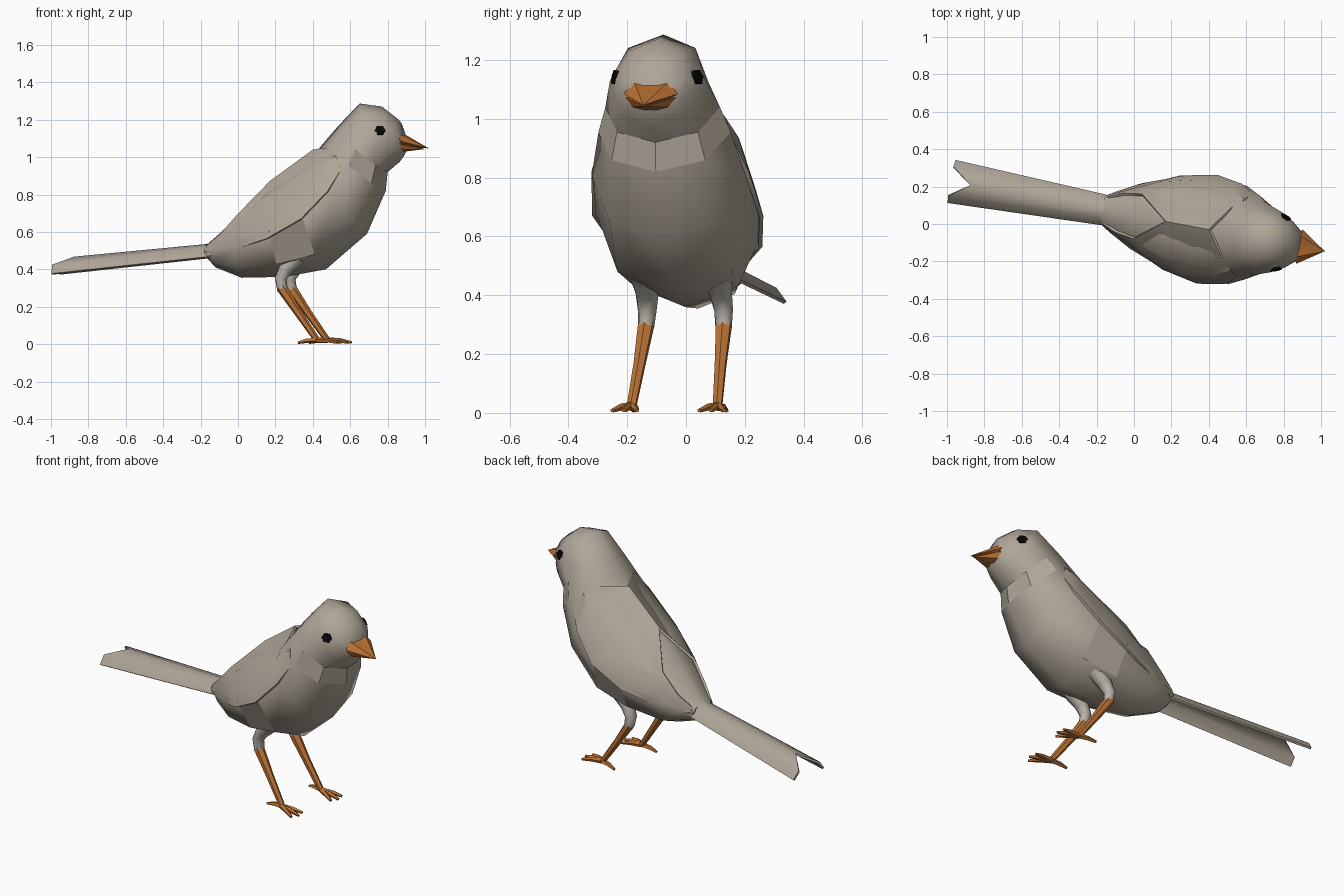
import bpy, bmesh, math
from mathutils import Vector

if "Cube" in bpy.data.objects:
    bpy.data.objects.remove(bpy.data.objects["Cube"])


def material(name, rgb):
    m = bpy.data.materials.new(name)
    m.diffuse_color = (*rgb, 1)
    m.use_nodes = True
    m.node_tree.nodes["Principled BSDF"].inputs["Base Color"].default_value = m.diffuse_color
    return m


GREY = material("warm_grey", (0.43, 0.38, 0.315))
PALE = material("pale_grey", (0.48, 0.45, 0.40))
ORANGE = material("orange", (0.50, 0.17, 0.035))
BLACK = material("black", (0.002, 0.002, 0.002))


def place(p):
    # The bird is built along u with sides at +-v, then turned slightly
    u, v, z = p
    return Vector((u + 0.187 * v, v - 0.187 * u + 0.045, z))


def make(name, verts, faces, mat, angle=50, thick=0):
    bm = bmesh.new()
    vs = [bm.verts.new(place(p)) for p in verts]
    for f in faces:
        bm.faces.new([vs[i] for i in f])
    bmesh.ops.recalc_face_normals(bm, faces=bm.faces[:])
    if thick:
        bmesh.ops.solidify(bm, geom=bm.faces[:], thickness=thick)
        bmesh.ops.recalc_face_normals(bm, faces=bm.faces[:])
    me = bpy.data.meshes.new(name)
    bm.to_mesh(me)
    bm.free()
    me.materials.append(mat)
    me.shade_smooth()
    me.set_sharp_from_angle(angle=math.radians(angle))
    ob = bpy.data.objects.new(name, me)
    bpy.context.collection.objects.link(ob)
    return ob


def loft_faces(rings, n):
    faces = [(r * n + i, r * n + (i + 1) % n, (r + 1) * n + (i + 1) % n, (r + 1) * n + i)
             for r in range(rings - 1) for i in range(n)]
    return faces + [tuple(range(n)), tuple(range((rings - 1) * n, rings * n))]


def tube(name, pts, radii, mat, n=6, flat=1.0):
    # Tapered tube along a path
    pts = [Vector(p) for p in pts]
    verts = []
    for k, p in enumerate(pts):
        d = (pts[min(k + 1, len(pts) - 1)] - pts[max(k - 1, 0)]).normalized()
        a = d.cross(Vector((0, 1, 0))).normalized()
        b = d.cross(a)
        for i in range(n):
            t = 2 * math.pi * i / n
            verts.append(p + radii[k] * (a * math.cos(t) * flat + b * math.sin(t)))
    return make(name, verts, loft_faces(len(pts), n), mat)


# Body and head: tilted eight-sided rings (top u, top z, bottom u, bottom z, half width)
RINGS = [(-.17, .53, -.165, .46, .075), (-.10, .59, -.12, .41, .11),
         (0, .69, .02, .355, .175), (.17, .845, .25, .36, .25),
         (.32, .95, .47, .40, .275), (.42, 1.03, .69, .59, .262),
         (.47, 1.09, .79, .82, .225), (.53, 1.16, .80, .92, .195),
         (.65, 1.287, .865, .975, .162), (.77, 1.27, .89, 1.01, .122),
         (.86, 1.20, .905, 1.04, .075)]
N = 8
verts = []
for tu, tz, bu, bz, w in RINGS:
    for i in range(N):
        t = 2 * math.pi * i / N
        k = (1 - math.cos(t)) / 2
        verts.append((tu + (bu - tu) * k, w * math.sin(t), tz + (bz - tz) * k))
body = make("body_and_head", verts, loft_faces(len(RINGS), N), GREY)
# Flat facets: chest collar and flank patches
for ring, cols in ((6, (2, 3, 4, 5)), (3, (2, 5))):
    for c in cols:
        body.data.polygons[ring * N + c].use_smooth = False

# Folded wings: upper, middle and lower point at each station from shoulder to tip
WING = [[(.49, .13, 1.05), (.555, .19, 1.01), (.59, .225, .93)],
        [(.40, 0, 1.04), (.48, .225, .935), (.53, .268, .82)],
        [(.17, 0, .872), (.29, .245, .765), (.39, .291, .67)],
        [(.02, .12, .695), (.10, .20, .645), (.20, .252, .565)],
        [(-.08, .105, .585), (-.03, .14, .56), (.04, .178, .515)],
        [(-.155, .072, .525), (-.16, .08, .50), (-.155, .076, .468)]]
for side, label in ((-1, "right"), (1, "left")):
    wv = [(u, v * side, z) for st in WING for u, v, z in st]
    wf = [(r * 3 + c, r * 3 + c + 1, r * 3 + c + 4, r * 3 + c + 3)
          for r in range(5) for c in range(2)]
    make(label + "_wing", wv, wf, GREY, 40, 0.014)

# Forked tail with a raised centre ridge
tail = [(-.12, 0, .54), (-.875, 0, .468)]
for s in (-1, 1):
    tail += [(-.13, .045 * s, .525), (-.13, .08 * s, .47),
             (-.98, .08 * s, .425), (-.975, .115 * s, .378)]
make("tail", tail, [(0, 2, 4, 1), (2, 3, 5, 4), (0, 1, 8, 6), (6, 8, 9, 7)], GREY, 60, 0.012)

# Beak: two mandibles, each a fan from a base outline to the tip
BEAK = {"upper_beak": ([(.85, .03, 1.13), (.87, .06, 1.128), (.885, .092, 1.085),
                        (.89, .04, 1.055)], (1.0 + .02, 0, 1.047)),
        "lower_beak": ([(.87, .04, 1.075), (.88, .085, 1.072), (.89, .06, 1.040),
                        (.89, .02, 1.03)], (1.0, 0, 1.043))}
for name, (half, tip) in BEAK.items():
    loop = half + [(u, -v, z) for u, v, z in reversed(half)]
    n = len(loop)
    make(name, loop + [tip], [(i, (i + 1) % n, n) for i in range(n)] + [tuple(range(n))],
         ORANGE, 35)

for side, label in ((-1, "right"), (1, "left")):
    # Eye: small six-sided stud facing outward
    out = Vector((.4, side, .2)).normalized()
    a = out.cross(Vector((0, 0, 1))).normalized()
    b = out.cross(a)
    c = Vector((.782, .131 * side, 1.14))
    ev = [c + out * d + .03 * (a * math.cos(i * math.pi / 3) + .9 * b * math.sin(i * math.pi / 3))
          for d in (-.015, .016) for i in range(6)]
    make(label + "_eye", ev, loft_faces(2, 6), BLACK, 30)

    # Leg: pale thigh bending into an orange shank
    tube(label + "_thigh", [(.34, .125 * side, .47), (.28, .125 * side, .405),
                            (.252, .13 * side, .35), (.262, .132 * side, .293)],
         [.05, .039, .032, .028], PALE, 8)
    tube(label + "_shank", [(.256, .132 * side, .305), (.35, .138 * side, .165),
                            (.448, .146 * side, .025)], [.029, .021, .017], ORANGE, 6)
    # Foot: three front toes and one back toe
    for k, (du, dv) in enumerate(((.115, -.042), (.13, .0), (.115, .042), (-.1, .01))):
        p = Vector((.45, .148 * side, .022))
        q = Vector((du, dv * side, 0))
        tube(f"{label}_toe_{k + 1}", [p, p + q * .55 + Vector((0, 0, -.003)),
                                      p + q + Vector((0, 0, -.014))],
             [.017, .014, .008], ORANGE, 5, 0.9)
